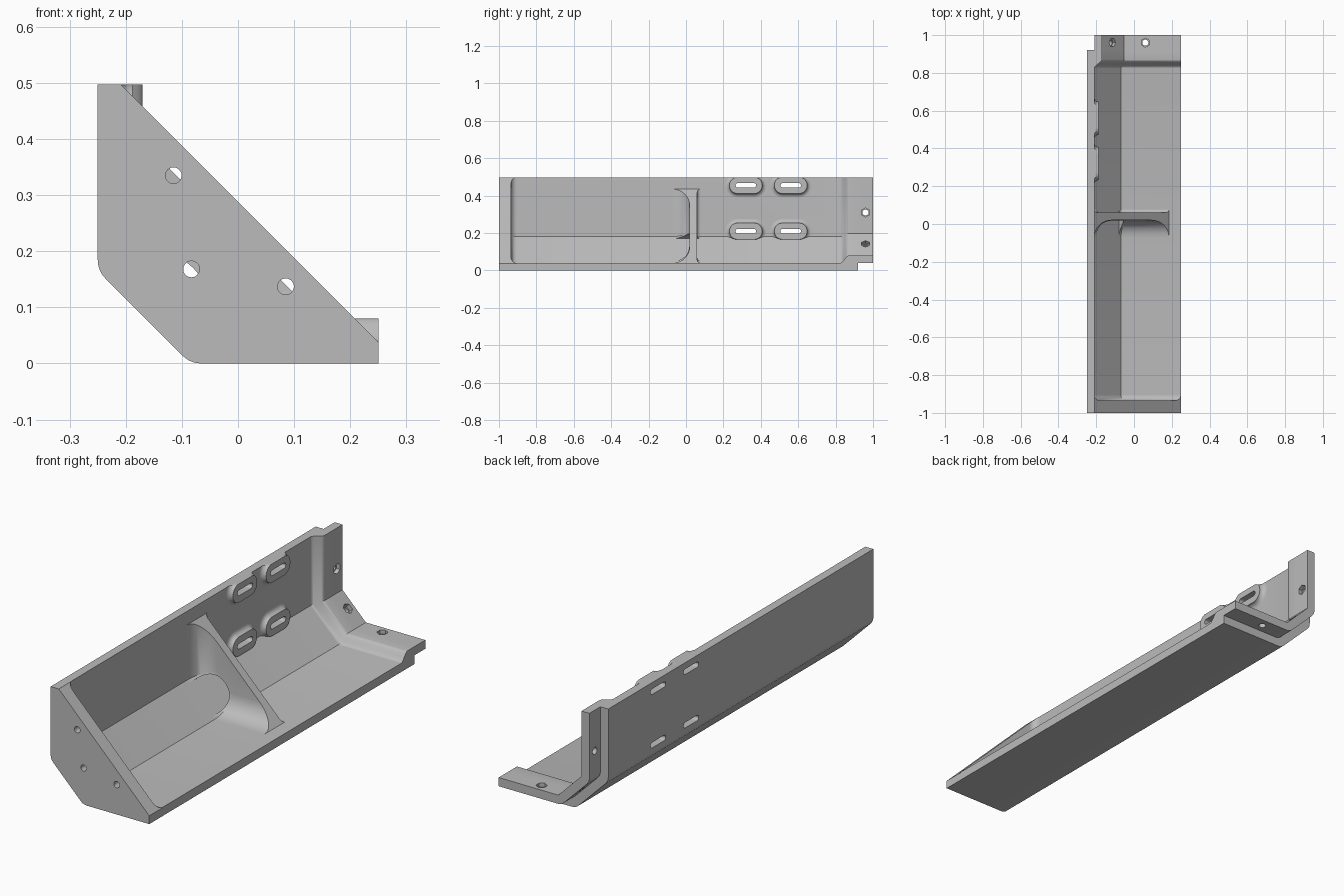
import bpy, bmesh, math
from mathutils import Matrix, Vector

cube = bpy.data.objects.get("Cube")
if cube:
    bpy.data.objects.remove(cube)

TOP, SIDE, WALL, SLAB = 0.497, 0.25, 0.04, 0.27
K = math.sqrt(2) - 1

grey = bpy.data.materials.new("plain grey")
grey.use_nodes = True
tone = (0.5, 0.5, 0.5, 1)
grey.diffuse_color = tone
grey.node_tree.nodes["Principled BSDF"].inputs["Base Color"].default_value = tone


def finish(name, bm):
    bmesh.ops.remove_doubles(bm, verts=bm.verts, dist=1e-5)
    bmesh.ops.recalc_face_normals(bm, faces=bm.faces)
    mesh = bpy.data.meshes.new(name)
    bm.to_mesh(mesh)
    bm.free()
    mesh.materials.append(grey)
    obj = bpy.data.objects.new(name, mesh)
    bpy.context.collection.objects.link(obj)
    return obj


def skin(name, rings):
    """Join equal rings of points into a closed solid."""
    bm = bmesh.new()
    loops = [[bm.verts.new(p) for p in ring] for ring in rings]
    n = len(loops[0])
    for a, b in zip(loops, loops[1:]):
        for i in range(n):
            j = (i + 1) % n
            bm.faces.new((a[i], a[j], b[j], b[i]))
    bm.faces.new(loops[0])
    bm.faces.new(loops[-1][::-1])
    return finish(name, bm)


def creases(d):
    """Floor and wall ends of the sloping face at inward offset d."""
    return Vector((K * d - 0.085, d)), Vector((d - SIDE, 0.165 + K * d))


def rounded(corner, before, after, size=0.02, steps=5):
    p = corner + (before - corner).normalized() * size
    q = corner + (after - corner).normalized() * size
    return [p.lerp(corner, t).lerp(corner.lerp(q, t), t)
            for t in (i / steps for i in range(steps + 1))]


def section(y, outer, inner):
    """Cross-section of the bent wall between two offsets."""
    right, top = Vector((SIDE, outer)), Vector((outer - SIDE, TOP))
    low, high = creases(outer)
    pts = [right] + rounded(low, right, high) + rounded(high, low, top) + [top]
    low, high = creases(inner)
    pts += [Vector((inner - SIDE, TOP)), high, low, Vector((SIDE, inner))]
    return [(p.x, y, p.y) for p in pts]


def cylinder(centre, axis, radius, depth, sides=32):
    bm = bmesh.new()
    spin = Vector(axis).to_track_quat('Z', 'Y').to_matrix().to_4x4()
    bmesh.ops.create_cone(bm, cap_ends=True, segments=sides, radius1=radius,
                          radius2=radius, depth=depth,
                          matrix=Matrix.Translation(centre) @ spin)
    return finish("cutter", bm)


def stadium(x, y, z, half, radius, steps=10):
    """Vertical slot outline, kept below the rim."""
    pts = []
    for side in (1, -1):
        for i in range(steps + 1):
            t = math.pi * (i / steps - 0.5)
            pts.append((x, y + side * (half - radius + radius * math.cos(t)),
                        min(TOP, z + side * radius * math.sin(t))))
    return pts


def cut(obj, cutters):
    bpy.context.view_layer.objects.active = obj
    for c in cutters:
        mod = obj.modifiers.new("cut", 'BOOLEAN')
        mod.operation, mod.solver, mod.object = 'DIFFERENCE', 'EXACT', c
        bpy.ops.object.modifier_apply(modifier=mod.name)


def smooth(obj):
    bpy.ops.object.select_all(action='DESELECT')
    obj.select_set(True)
    bpy.context.view_layer.objects.active = obj
    bpy.ops.object.shade_smooth_by_angle(angle=math.radians(30))


def fillet(y, r, side, steps=8):
    """Concave run from the wall up to a bulkhead face at y."""
    run = []
    for i in range(steps + 1):
        t = math.pi / 2 * i / steps
        run.append((y + side * r * (1 - math.sin(t)), WALL + r * (1 - math.cos(t))))
    return run


def diagonal_cutter(total):
    """Block covering everything above x + z = total."""
    bm = bmesh.new()
    n = Vector((1, 0, 1)).normalized()
    place = Matrix.Translation(Vector((total / 2, 0, total / 2)) + n * 1.5)
    bmesh.ops.create_cube(bm, size=3, matrix=place @ Matrix.Rotation(math.pi / 4, 4, 'Y'))
    return finish("cutter", bm)


def bulkhead(name, run, outer, total, holes):
    obj = skin(name, [section(y, outer, d) for y, d in run])
    tools = [diagonal_cutter(total)] + holes
    cut(obj, tools)
    helpers.extend(tools)
    smooth(obj)


helpers = []

# Long bent channel with a stepped lap joint at the back end
rings = [section(-0.905, 0, WALL)]
for i in range(13):
    t = i / 12
    rings.append(section(0.825 + 0.045 * t, 0, WALL + WALL * t * t * (3 - 2 * t)))
rings += [section(0.92, 0, 2 * WALL), section(0.92, WALL, 2 * WALL),
          section(1, WALL, 2 * WALL)]
channel = skin("channel", rings)

# Fixing holes in the lap, with hexagonal pockets on the inside
cutters = []
for centre, axis in (((0.06, 0.96, 0.08), (0, 0, 1)),
                     ((-0.115, 0.96, 0.142), (1, 0, 1)),
                     ((-0.17, 0.96, 0.31), (1, 0, 0))):
    cutters += [cylinder(centre, axis, 0.016, 0.15),
                cylinder(centre, axis, 0.024, 0.036, 6)]

# Slotted mounting bosses on the tall wall
face = WALL - SIDE
for y in (0.32, 0.56):
    for z in (0.21, 0.455):
        slot = skin("cutter", [stadium(x, y, z, 0.055, 0.0125) for x in (-0.4, 0)])
        rings = [stadium(face - 0.015, y, z, 0.11, 0.066)]
        for i in range(7):
            t = math.pi / 2 * i / 6
            grow = 0.022 * (1 - math.sin(t))
            rings.append(stadium(face + 0.022 * (1 - math.cos(t)), y, z,
                                 0.088 + grow, 0.044 + grow))
        boss = skin("slot_boss", rings)
        cut(boss, [slot])
        smooth(boss)
        cutters.append(slot)
cut(channel, cutters)
smooth(channel)
helpers += cutters

# Front end plate with three round holes
bulkhead("end_plate",
         [(-1, SLAB), (-0.935, SLAB)] + fillet(-0.935, 0.03, 1)[::-1], 0, 0.288,
         [cylinder((x, -1, z), (0, 1, 0), 0.0145, 0.3)
          for x, z in ((-0.115, 0.335), (-0.083, 0.168), (0.085, 0.137))])

# Middle rib with an arched passage over the sloping face
bulkhead("middle_rib",
         fillet(0.02, 0.09, -1) + [(0.02, SLAB), (0.06, SLAB)]
         + fillet(0.06, 0.018, 1)[::-1], 0.02, 0.225,
         [cylinder((-0.14, 0, 0.11), (0, 1, 0), 0.085, 0.5, 48)])

for c in helpers:
    bpy.data.objects.remove(c)
